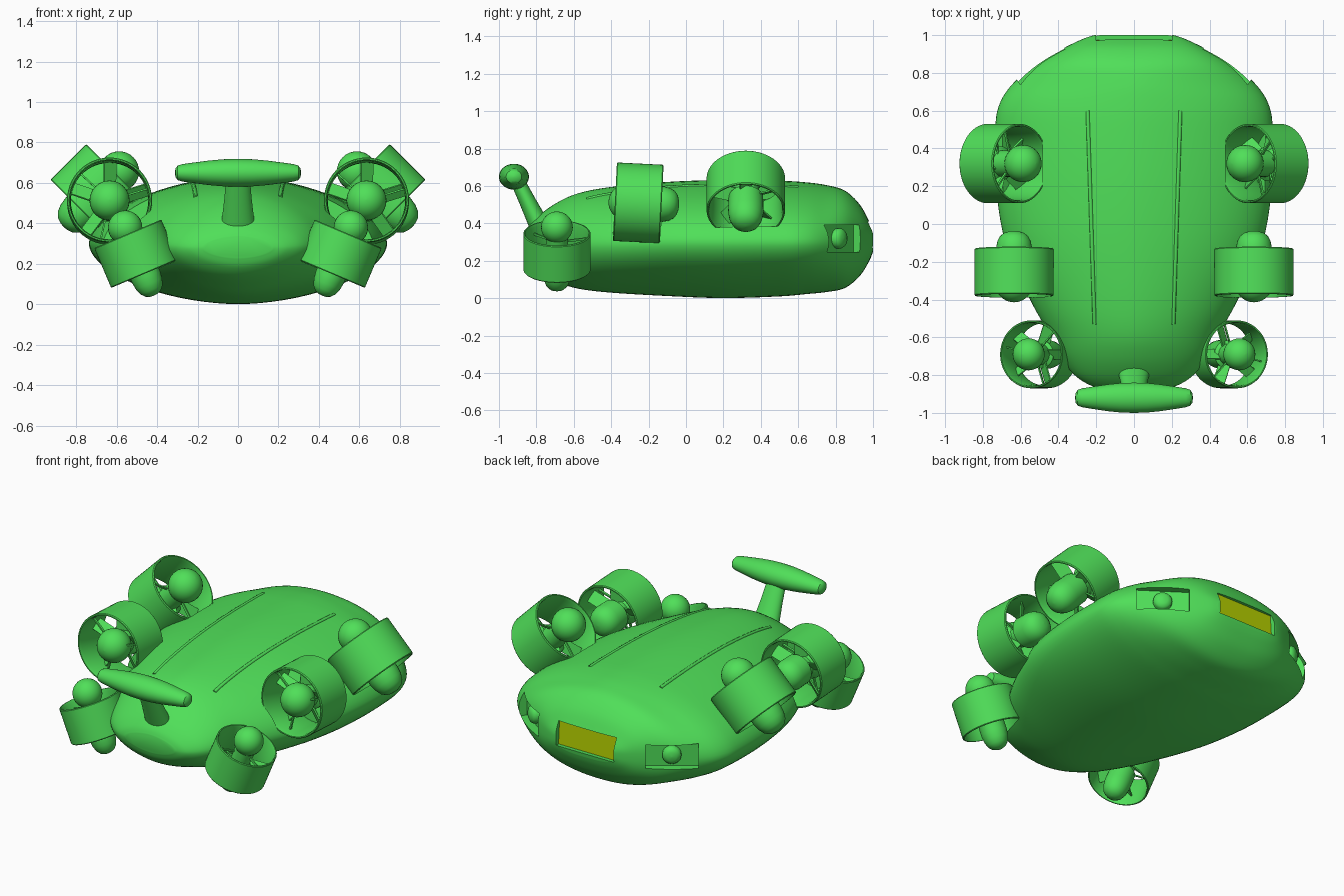
import bpy, bmesh
from math import sin, cos, pi, radians, copysign
from mathutils import Vector, Matrix

if "Cube" in bpy.data.objects:
    bpy.data.objects.remove(bpy.data.objects["Cube"])


def material(name, rgb):
    m = bpy.data.materials.new(name)
    m.diffuse_color = (*rgb, 1)
    m.use_nodes = True
    m.node_tree.nodes["Principled BSDF"].inputs["Base Color"].default_value = m.diffuse_color
    return m


GREEN = material("green", (0.08, 0.74, 0.10))
YELLOW = material("yellow", (0.46, 0.63, 0.0))


def finish(name, bm, matrix=Matrix(), mat=GREEN):
    bm.transform(matrix)
    bmesh.ops.recalc_face_normals(bm, faces=bm.faces)
    me = bpy.data.meshes.new(name)
    bm.to_mesh(me)
    bm.free()
    me.materials.append(mat)
    ob = bpy.data.objects.new(name, me)
    bpy.context.collection.objects.link(ob)
    return ob


def bridge_rings(bm, rings, closed=False, caps=True):
    n = len(rings[0])
    pairs = list(zip(rings, rings[1:])) + ([(rings[-1], rings[0])] if closed else [])
    for a, b in pairs:
        for i in range(n):
            j = (i + 1) % n
            bm.faces.new((a[i], a[j], b[j], b[i]))
    if caps and not closed:
        bm.faces.new(rings[0])
        bm.faces.new(rings[-1])


def lathe(name, profile, matrix, closed=False, segs=40):
    bm = bmesh.new()
    rings = [[bm.verts.new((r * cos(2 * pi * i / segs), r * sin(2 * pi * i / segs), z))
              for i in range(segs)] for r, z in profile]
    bridge_rings(bm, rings, closed)
    return finish(name, bm, matrix)


def box(name, matrix, mat=GREEN):
    bm = bmesh.new()
    bmesh.ops.create_cube(bm, size=1)
    return finish(name, bm, matrix, mat)


def frame(pos, axis, scale=(1, 1, 1)):
    rot = Vector(axis).to_track_quat('Z', 'Y').to_matrix().to_4x4()
    return Matrix.Translation(pos) @ rot @ Matrix.Diagonal((*scale, 1))


# Hull: stations of (y, half width, top, bottom, widest height)
stations = [
    (-.87, .17, .335, .23, .28), (-.85, .24, .375, .185, .28), (-.795, .32, .435, .135, .285),
    (-.70, .39, .505, .09, .29), (-.58, .45, .56, .052, .29), (-.40, .55, .595, .03, .29),
    (-.10, .68, .622, .012, .30), (.20, .73, .632, .001, .30), (.50, .735, .628, .01, .30),
    (.64, .71, .62, .022, .30), (.75, .635, .605, .033, .30), (.85, .515, .575, .055, .31),
    (.93, .375, .50, .12, .315), (.98, .27, .41, .20, .315), (1.0, .21, .37, .25, .315)]


def catmull(pts, steps):
    v = [pts[0]] + pts + [pts[-1]]
    out = []
    for a, b, c, d in zip(v, v[1:], v[2:], v[3:]):
        for k in range(steps):
            t = k / steps
            out.append(tuple(q + .5 * t * (r - p + t * (2 * p - 5 * q + 4 * r - s
                       + t * (3 * (q - r) + s - p))) for p, q, r, s in zip(a, b, c, d)))
    return out + [pts[-1]]


sections = catmull(stations, 5)


def exponents(y):
    k = max(0, min(1, (y - .7) / .3))
    return 1.75 + 1.2 * k * k, 1.82 + 1.1 * k * k


bm = bmesh.new()
rings = []
for y, w, top, bot, mid in sections:
    up, low = exponents(y)
    ring = []
    for i in range(72):
        c, s = cos(2 * pi * i / 72), sin(2 * pi * i / 72)
        n, h = (up, top - mid) if s >= 0 else (low, mid - bot)
        ring.append(bm.verts.new((copysign(abs(c) ** (2 / n), c) * w, y,
                                  mid + copysign(abs(s) ** (2 / n), s) * h)))
    rings.append(ring)
bridge_rings(bm, rings)
hull = finish("hull", bm)


def deck_height(x, y):
    for a, b in zip(sections, sections[1:]):
        if a[0] <= y <= b[0]:
            t = (y - a[0]) / (b[0] - a[0])
            w, top, mid = (a[k] + t * (b[k] - a[k]) for k in (1, 2, 4))
            n = exponents(y)[0]
            return mid + (top - mid) * (1 - (abs(x) / w) ** n) ** (1 / n)


cutters = []


def hub_profile(L, shift, pod_r):
    # ball at the top, narrow neck, domed motor pod below
    ball = [(.47 * sin(a) + .001, L - .47 + .47 * cos(a)) for a in
            [pi * k / 16 for k in range(13)]]
    pod = [(.74, -.05), (.98, -.12), (1, -L * .55), (.93, -L * .72),
           (.78, -L * .86), (.54, -L * .95), (.26, -L * .99), (.002, -L)]
    return [(r, z + shift) for r, z in ball + [(r * pod_r, z) for r, z in pod]]


def thruster(name, pos, axis, R, hub_len, shift, pod_r):
    m = frame(pos, axis, (R, R, R))
    lathe(name + "_duct", [(1, -.57), (1, .57), (.98, .595), (.95, .595), (.925, .5), (.91, 0),
                           (.925, -.5), (.95, -.595), (.98, -.595)], m, closed=True, segs=56)
    lathe(name + "_hub", hub_profile(hub_len, shift, pod_r), m, segs=32)
    # propeller blades and thin struts
    for count, z, width, pitch, part in ((5, -.1, .36, 40, "blade"), (3, .3, .07, 90, "strut")):
        for k in range(count):
            spin = Matrix.Rotation(2 * pi * k / count + .3, 4, 'Z')
            box(f"{name}_{part}_{k}", m @ spin @ Matrix.Translation((.57, 0, z))
                @ Matrix.Rotation(radians(pitch), 4, 'X') @ Matrix.Diagonal((.7, width, .04, 1)))
    cutters.append(lathe(name + "_bore", [(.95, -.6), (.95, .6)], m))


# Thrusters, lamp pockets and deck ridges on both sides
for s, side in ((1, "right"), (-1, "left")):
    thruster(side + "_mid_thruster", (s * .635, -.255, .51), (0, -1, .05), .21, .9, -.14, .45)
    thruster(side + "_aft_thruster", (s * .69, .32, .555), (-s * .707, 0, .707), .21, 1.16, 0, .45)
    thruster(side + "_fore_thruster", (s * .503, -.69, .25), (s * .39, 0, .92), .18, 1.25, 0, .42)

    normal = Vector((s * .57, .82, 0))
    centre = Vector((s * .497, .85, .32))
    turn = Matrix.Rotation(-s * radians(34.8), 4, 'Z')
    cutters.append(box(side + "_pocket", Matrix.Translation(centre) @ turn
                       @ Matrix.Diagonal((.30, .10, .145, 1))))
    lathe(side + "_lamp", [(.054, 0), (.054, .03), (.046, .044), (.027, .053), (.001, .056)],
          frame(centre - normal * .06, normal), segs=24)

    cu = bpy.data.curves.new(side + "_deck_ridge", 'CURVE')
    cu.dimensions = '3D'
    cu.bevel_depth = .011
    cu.bevel_resolution = 2
    cu.use_fill_caps = True
    sp = cu.splines.new('POLY')
    sp.points.add(24)
    for k, p in enumerate(sp.points):
        t = k / 24
        x, y = s * (.208 + .037 * t), -.53 + 1.13 * t
        p.co = (x, y, deck_height(x, y) - .004, 1)
    cu.materials.append(GREEN)
    bpy.context.collection.objects.link(bpy.data.objects.new(cu.name, cu))

# Window recess and panel, set into the nose
lean = Matrix.Translation((0, .963, .338)) @ Matrix.Rotation(radians(4), 4, 'X')
cutters.append(box("window_recess", lean @ Matrix.Translation((0, .05, 0)) @ Matrix.Diagonal((.4, .1, .145, 1))))
box("window_panel", lean @ Matrix.Diagonal((.398, .012, .143, 1)), YELLOW)

# Cut bores, pockets and window out of the hull
for c in cutters:
    c.hide_render = True
    mod = hull.modifiers.new(c.name, 'BOOLEAN')
    mod.operation = 'DIFFERENCE'
    mod.solver = 'EXACT'
    mod.object = c
bpy.context.view_layer.update()
cut = bpy.data.meshes.new_from_object(hull.evaluated_get(bpy.context.evaluated_depsgraph_get()))
hull.modifiers.clear()
hull.data = cut
for c in cutters:
    bpy.data.objects.remove(c)

# Tail handle and its stem
half = [(.069, 0), (.067, .07), (.061, .14), (.052, .21), (.043, .275), (.036, .298),
        (.022, .309), (.001, .312)]
lathe("tail_handle", [(r, -z) for r, z in half[:0:-1]] + half,
      Matrix.Translation((0, -.92, .65)) @ Matrix.Diagonal((1, 1.16, 1, 1))
      @ Matrix.Rotation(pi / 2, 4, 'Y'))
base, tip = Vector((0, -.76, .34)), Vector((0, -.905, .635))
lathe("handle_stem", [(1.05, 0), (.95, .25), (.8, .6), (.68, 1)],
      frame(base, tip - base, (.085, .055, (tip - base).length)))

# Smooth shading with sharp edges kept
bpy.ops.object.select_all(action='DESELECT')
for ob in bpy.context.scene.objects:
    if ob.type == 'MESH':
        ob.select_set(True)
bpy.context.view_layer.objects.active = hull
bpy.ops.object.shade_smooth_by_angle(angle=radians(35))
